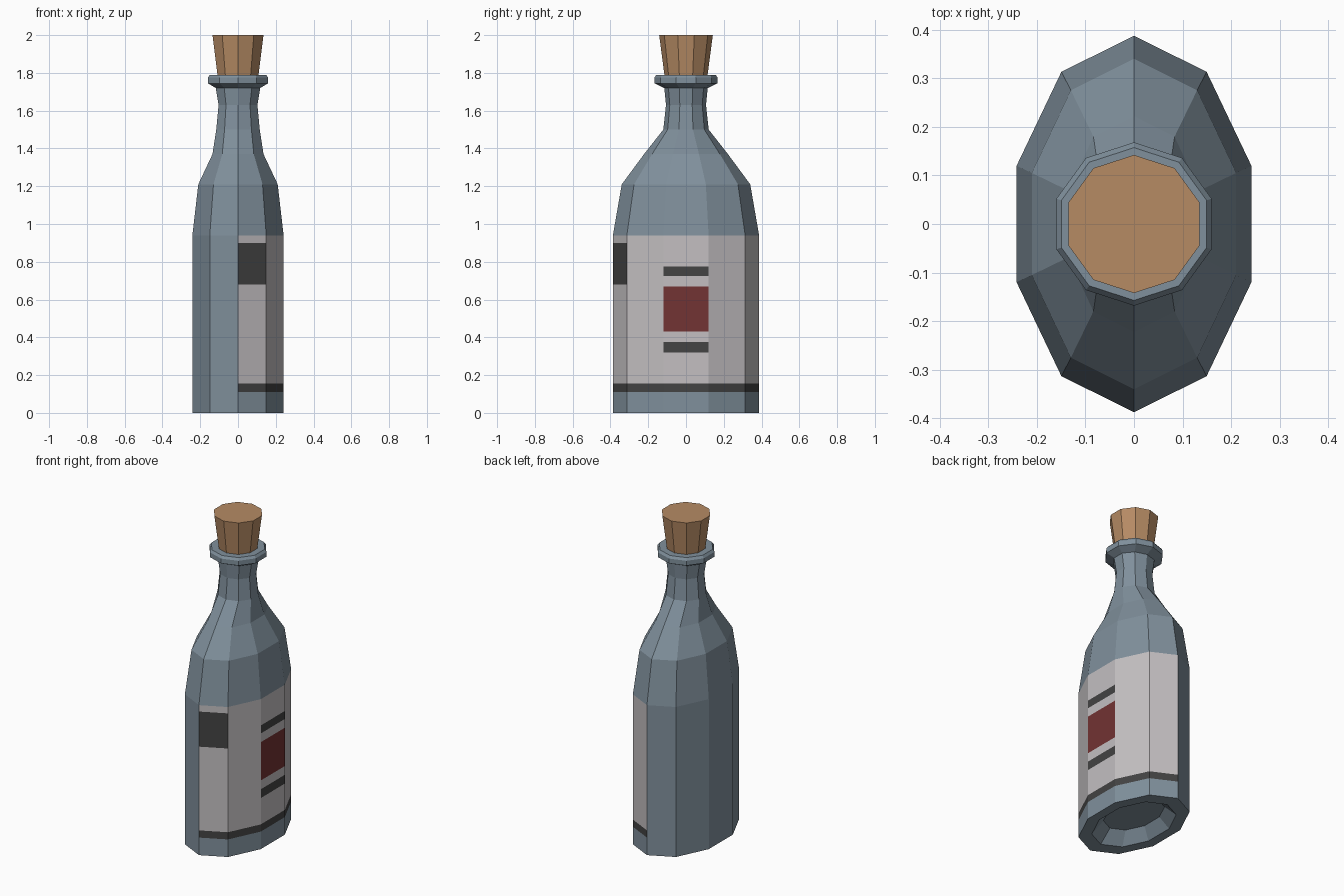
import bpy, bmesh, math

if "Cube" in bpy.data.objects:
    bpy.data.objects.remove(bpy.data.objects["Cube"])

SIDES = 10


def srgb(*rgb):
    return [((c / 255 + 0.055) / 1.055) ** 2.4 for c in rgb] + [1.0]


def material(name, *rgb):
    m = bpy.data.materials.new(name)
    m.diffuse_color = srgb(*rgb)
    m.use_nodes = True
    m.node_tree.nodes["Principled BSDF"].inputs["Base Color"].default_value = m.diffuse_color
    return m


glass = material("blue grey glass", 128, 144, 156)
paper = material("label paper", 195, 191, 193)
dark = material("label dark print", 67, 67, 67)
red = material("label red print", 114, 51, 51)
wood = material("cork", 182, 139, 100)


def loft(name, rings, mats, rule=None):
    """Stack ten-sided elliptical rings (rx, ry, z), cap both ends."""
    bm = bmesh.new()
    loops = []
    for rx, ry, z in rings:
        loops.append([bm.verts.new((rx * math.cos(math.radians(90 + 36 * i)),
                                    ry * math.sin(math.radians(90 + 36 * i)), z))
                      for i in range(SIDES)])
    for a, b in zip(loops, loops[1:]):
        for i in range(SIDES):
            j = (i + 1) % SIDES
            bm.faces.new((a[i], a[j], b[j], b[i]))
    bm.faces.new(loops[0][::-1])
    bm.faces.new(loops[-1])
    bmesh.ops.recalc_face_normals(bm, faces=bm.faces)
    if rule:
        for f in bm.faces:
            f.material_index = rule(f.calc_center_median(), f.normal)
    me = bpy.data.meshes.new(name)
    bm.to_mesh(me)
    bm.free()
    for m in mats:
        me.materials.append(m)
    ob = bpy.data.objects.new(name, me)
    bpy.context.collection.objects.link(ob)
    return ob


def label_rule(c, n):
    """0 glass, 1 paper, 2 dark, 3 red: the label wraps the +x half."""
    if c.x < 0.02 or not 0.11 < c.z < 0.94 or abs(n.z) > 0.05:
        return 0
    if c.z < 0.155:                                  # border stripe
        return 2
    if n.x > 0.95:                                   # middle side panel
        if 0.43 < c.z < 0.67:
            return 3
        if 0.32 < c.z < 0.375 or 0.725 < c.z < 0.775:
            return 2
    if c.y < -0.33 and 0.68 < c.z < 0.90:            # front block
        return 2
    return 1


# Bottle: hollowed base, straight body cut at the label lines, shoulder, neck, lip
RX, RY = 0.254, 0.387
rings = [(RX * 0.55, RY * 0.55, 0.07), (RX * 0.76, RY * 0.76, 0)]
rings += [(RX, RY, z) for z in (0, 0.11, 0.155, 0.32, 0.375, 0.43, 0.67,
                                0.68, 0.725, 0.775, 0.90, 0.94)]
rings += [(0.221, 0.34, 1.21), (0.142, 0.222, 1.37), (0.121, 0.12, 1.50),
          (0.108, 0.106, 1.63), (0.124, 0.115, 1.72),
          (0.168, 0.168, 1.745), (0.168, 0.168, 1.775), (0.157, 0.157, 1.79)]
loft("bottle", rings, [glass, paper, dark, red], label_rule)

# Tapered cork stopper
loft("cork_stopper", [(0.113, 0.113, 1.78), (0.142, 0.142, 2.0)], [wood])
